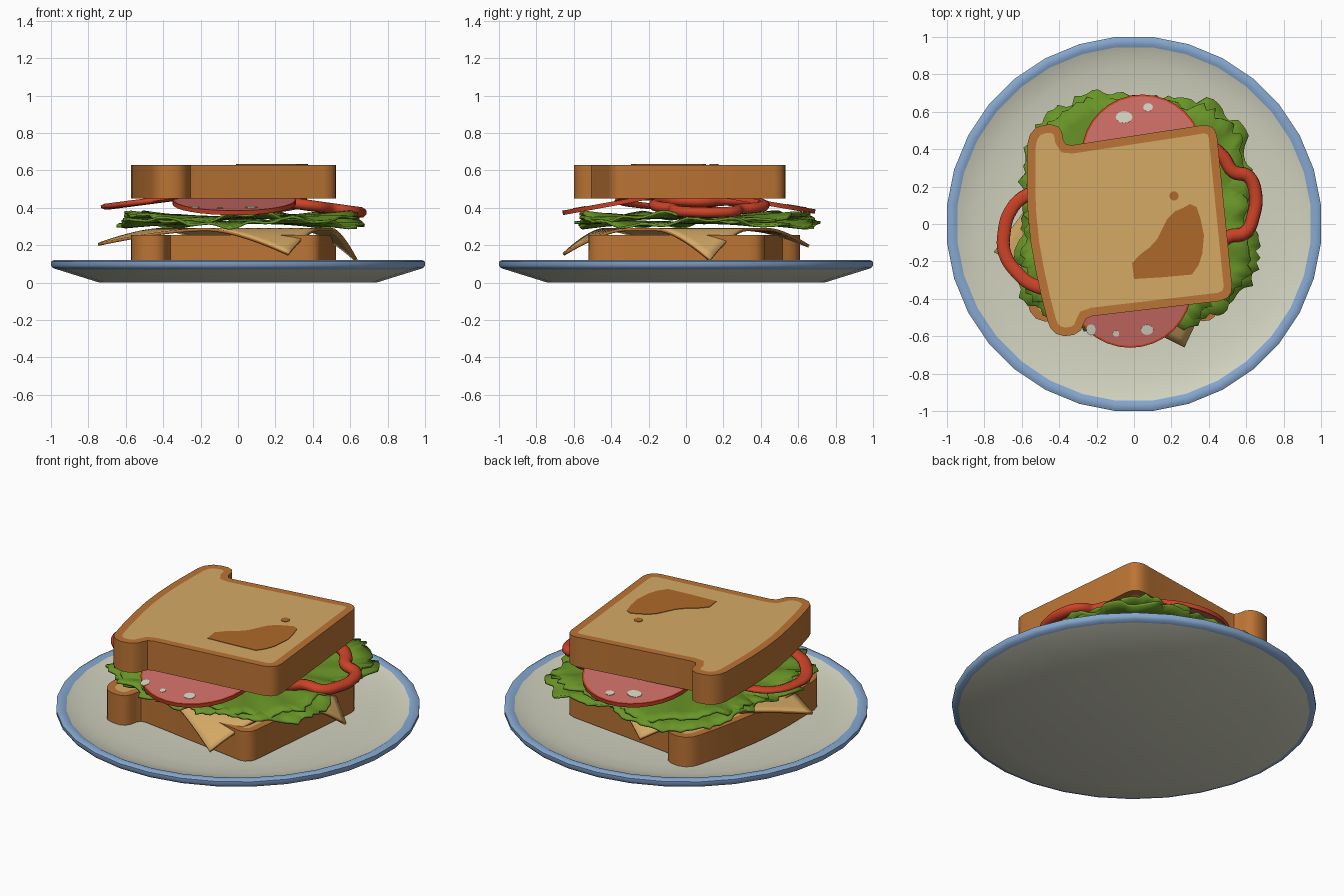
import bpy, bmesh, math, random
from mathutils import Matrix, Vector

if "Cube" in bpy.data.objects:
    bpy.data.objects.remove(bpy.data.objects["Cube"])

random.seed(4)


def material(name, rgb):
    m = bpy.data.materials.new(name)
    m.diffuse_color = (*rgb, 1)
    m.use_nodes = True
    m.node_tree.nodes["Principled BSDF"].inputs["Base Color"].default_value = m.diffuse_color
    return m


CRUST = material("crust", (0.50, 0.175, 0.035))
CRUMB = material("crumb_and_cheese", (0.66, 0.40, 0.13))
TOAST = material("toasted_patch", (0.42, 0.14, 0.022))
CREAM = material("cream_ceramic", (0.64, 0.65, 0.52))
BLUE = material("blue_rim", (0.24, 0.39, 0.63))
GREEN = material("lettuce_green", (0.14, 0.30, 0.02))
RED = material("pepper_red", (0.60, 0.055, 0.02))
PINK = material("salami_pink", (0.60, 0.15, 0.13))


def finish(name, bm, mats, matrix=Matrix(), angle=40):
    bmesh.ops.recalc_face_normals(bm, faces=bm.faces)
    me = bpy.data.meshes.new(name)
    bm.to_mesh(me)
    bm.free()
    for m in mats:
        me.materials.append(m)
    me.shade_smooth()
    me.set_sharp_from_angle(angle=math.radians(angle))
    ob = bpy.data.objects.new(name, me)
    ob.matrix_world = matrix
    bpy.context.collection.objects.link(ob)
    return ob


def prism(name, pts, z0, z1, mats, border=0, matrix=Matrix()):
    """Extruded outline; with a border the caps get an inset second colour."""
    bm = bmesh.new()
    base = bm.faces.new([bm.verts.new((x, y, z0)) for x, y in pts])
    ext = bmesh.ops.extrude_face_region(bm, geom=[base], use_keep_orig=True)
    for v in ext["geom"]:
        if isinstance(v, bmesh.types.BMVert):
            v.co.z = z1
    bmesh.ops.recalc_face_normals(bm, faces=bm.faces)
    if border:
        for cap in [f for f in bm.faces if abs(f.normal.z) > 0.9]:
            bmesh.ops.inset_region(bm, faces=[cap], thickness=border, use_even_offset=True)
            cap.material_index = 1
    return finish(name, bm, mats, matrix)


def ellipse(cx, cy, rx, ry, n):
    return [(cx + rx * math.cos(2 * math.pi * i / n), cy + ry * math.sin(2 * math.pi * i / n))
            for i in range(n)]


# Plate: revolved profile, coloured by profile segment
profile = [(0.74, 0), (0.965, 0.07), (0.99, 0.078), (1.0, 0.092), (1.0, 0.112), (0.985, 0.12),
           (0.96, 0.12), (0.945, 0.112), (0.84, 0.088), (0.70, 0.072), (0.4, 0.067)]
N = 32
bm = bmesh.new()
rings = []
for r, z in profile:
    r /= math.cos(math.pi / N)
    rings.append([bm.verts.new((r * math.cos((i + .5) * 2 * math.pi / N),
                                r * math.sin((i + .5) * 2 * math.pi / N), z)) for i in range(N)])
for k in range(len(rings) - 1):
    for i in range(N):
        j = (i + 1) % N
        f = bm.faces.new((rings[k][i], rings[k][j], rings[k + 1][j], rings[k + 1][i]))
        f.material_index = 1 if 1 <= k <= 6 else 0
bm.faces.new(rings[0])
bm.faces.new(rings[-1])
finish("plate", bm, [CREAM, BLUE], angle=50)

# Bread slices: the lower one is the upper one flipped over
slice_pts = [(-.572, .315), (-.57, .43), (-.556, .478), (-.525, .515), (-.48, .53), (-.44, .532),
             (-.405, .52), (-.385, .49), (-.378, .45), (-.362, .425), (-.33, .422),
             (.326, .522), (.37, .53), (.406, .524), (.432, .505), (.444, .47),
             (.524, -.326), (.52, -.365), (.50, -.395), (.46, -.412),
             (-.22, -.492), (-.255, -.505), (-.27, -.535), (-.285, -.57), (-.32, -.592), (-.37, -.6),
             (-.415, -.588), (-.445, -.56), (-.46, -.524), (-.495, -.39), (-.526, -.246),
             (-.552, -.1), (-.567, .048), (-.573, .18)]
patch_pts = [(.0, -.294), (-.01, -.21), (.03, -.165), (.086, -.123), (.125, -.08), (.15, -.03),
             (.18, .03), (.22, .068), (.26, .085), (.30, .107), (.335, .09), (.355, .03),
             (.374, -.06), (.365, -.16), (.345, -.22), (.31, -.27), (.16, -.284)]
for side, m in (("top", Matrix.Translation((0, 0, 0.45))),
                ("bottom", Matrix.Translation((0, 0.01, 0.255)) @ Matrix.Rotation(math.pi, 4, 'X'))):
    prism(side + "_bread", slice_pts, 0, 0.18, [CRUST, CRUMB], 0.045, m)
    prism(side + "_toasted_patch", patch_pts, 0.178, 0.183, [TOAST], 0, m)
    prism(side + "_toasted_dot", ellipse(.214, .15, .025, .025, 10), 0.178, 0.183, [TOAST], 0, m)


def solidify(ob, thickness, rim=0):
    mod = ob.modifiers.new("thickness", 'SOLIDIFY')
    mod.thickness = thickness
    mod.offset = -1
    mod.material_offset_rim = rim


# Cheese: a square sheet whose four corners droop
front, right, back, left = (Vector(p) for p in ((.27, -.66), (.64, .13), (-.15, .66), (-.75, -.15)))
G = 24
bm = bmesh.new()
grid = []
for i in range(G + 1):
    for j in range(G + 1):
        u, v = i / G, j / G
        p = (front * (1 - u) + right * u) * (1 - v) + (left * (1 - u) + back * u) * v
        z = 0.292
        for a, b, drop, reach in ((u, v, .135, .42), (1 - u, v, .17, .36),
                                  (1 - u, 1 - v, .09, .4), (u, 1 - v, .08, .55)):
            z -= drop * max(0, 1 - (a + b) / reach) ** 1.5
        grid.append(bm.verts.new((p.x, p.y, z)))
for i in range(G):
    for j in range(G):
        k = i * (G + 1) + j
        bm.faces.new((grid[k], grid[k + G + 1], grid[k + G + 2], grid[k + 1]))
solidify(finish("cheese_slice", bm, [CRUMB, CRUST], angle=60), 0.016, 1)

# Lettuce: two ruffled leaves with ragged edges (radius listed every 15 degrees)
radii = [.62, .65, .71, .78, .76, .70, .66, .74, .75, .74, .68, .61,
         .60, .64, .70, .70, .64, .58, .56, .58, .63, .66, .70, .69]


def lettuce(name, base, scale, phase):
    S, R = 144, 9
    bm = bmesh.new()
    rows = [[] for _ in range(R)]
    for i in range(S):
        t = i / S * 24
        k = int(t)
        edge = radii[k] + (radii[(k + 1) % 24] - radii[k]) * (t - k)
        edge = edge * scale + random.uniform(-.022, .022) + .012 * math.sin(i * .9)
        a = 2 * math.pi * i / S
        for j in range(R):
            f = (j + 1) / R
            r = edge * f if j == R - 1 else edge * f - .01
            z = base + f ** 3 * (.020 * math.sin(5 * a + phase) + .011 * math.sin(17 * a + phase * 2))
            rows[j].append(bm.verts.new((r * math.cos(a), r * math.sin(a), z)))
    for j in range(R - 1):
        for i in range(S):
            n = (i + 1) % S
            bm.faces.new((rows[j][i], rows[j + 1][i], rows[j + 1][n], rows[j][n]))
    bm.faces.new(rows[0])
    solidify(finish(name, bm, [GREEN], angle=50), 0.014)


lettuce("lower_lettuce_leaf", 0.328, 1.0, 0.6)
lettuce("upper_lettuce_leaf", 0.356, 0.95, 2.4)

# Salami: tilted discs with a red rind and pale fat spots
for name, c, r, tilt, spots in (
        ("front_salami", (-.02, -.335, .432), .33, .18,
         ((-.23, -.567, .025, .03), (.07, -.567, .033, .028), (-.096, -.588, .017, .017))),
        ("back_salami", (.045, .37, .435), .325, -.17,
         ((-.053, .572, .045, .032), (.075, .626, .026, .022)))):
    m = Matrix.Translation(c) @ Matrix.Rotation(tilt, 4, 'X')
    prism(name, ellipse(0, 0, r, r, 32), -.012, .012, [RED, PINK], .01, m)
    for n, (x, y, rx, ry) in enumerate(spots):
        prism(f"{name}_fat_spot_{n + 1}", ellipse(x - c[0], y - c[1], rx, ry, 12),
              .010, .0145, [CREAM], 0, m)


# Pepper rings: lobed closed tubes
def pepper(name, pts, radius, flat):
    cu = bpy.data.curves.new(name, 'CURVE')
    cu.dimensions = '3D'
    cu.bevel_depth = radius
    cu.bevel_resolution = 2
    cu.resolution_u = 5
    sp = cu.splines.new('BEZIER')
    sp.bezier_points.add(len(pts) - 1)
    sp.use_cyclic_u = True
    for bp, (x, y, z) in zip(sp.bezier_points, pts):
        bp.co = (x, y, z / flat)
        bp.handle_left_type = bp.handle_right_type = 'AUTO'
    tmp = bpy.data.objects.new(name + "_path", cu)
    bpy.context.collection.objects.link(tmp)
    bpy.context.view_layer.update()
    me = bpy.data.meshes.new_from_object(tmp.evaluated_get(bpy.context.evaluated_depsgraph_get()))
    bpy.data.objects.remove(tmp)
    bm = bmesh.new()
    bm.from_mesh(me)
    bmesh.ops.scale(bm, vec=(1, 1, flat), verts=bm.verts)
    finish(name, bm, [RED], angle=80)


right_xy = [(.40, .41), (.475, .36), (.53, .28), (.61, .255), (.65, .16), (.64, .05), (.595, -.045),
            (.50, -.07), (.42, -.15), (.30, -.15), (.22, -.05), (.23, .08), (.18, .22), (.27, .37)]
left_xy = [(-.49, .17), (-.58, .15), (-.66, .07), (-.695, -.05), (-.69, -.16), (-.625, -.26),
           (-.53, -.33), (-.42, -.34), (-.32, -.24), (-.33, -.1), (-.29, .03), (-.38, .13)]
pepper("right_pepper_ring", [(x, y, .375 + (.65 - x) * .14) for x, y in right_xy], .037, .8)
pepper("left_pepper_ring", [(x, y, .407 + (x + .695) * .13) for x, y in left_xy], .037, .45)
